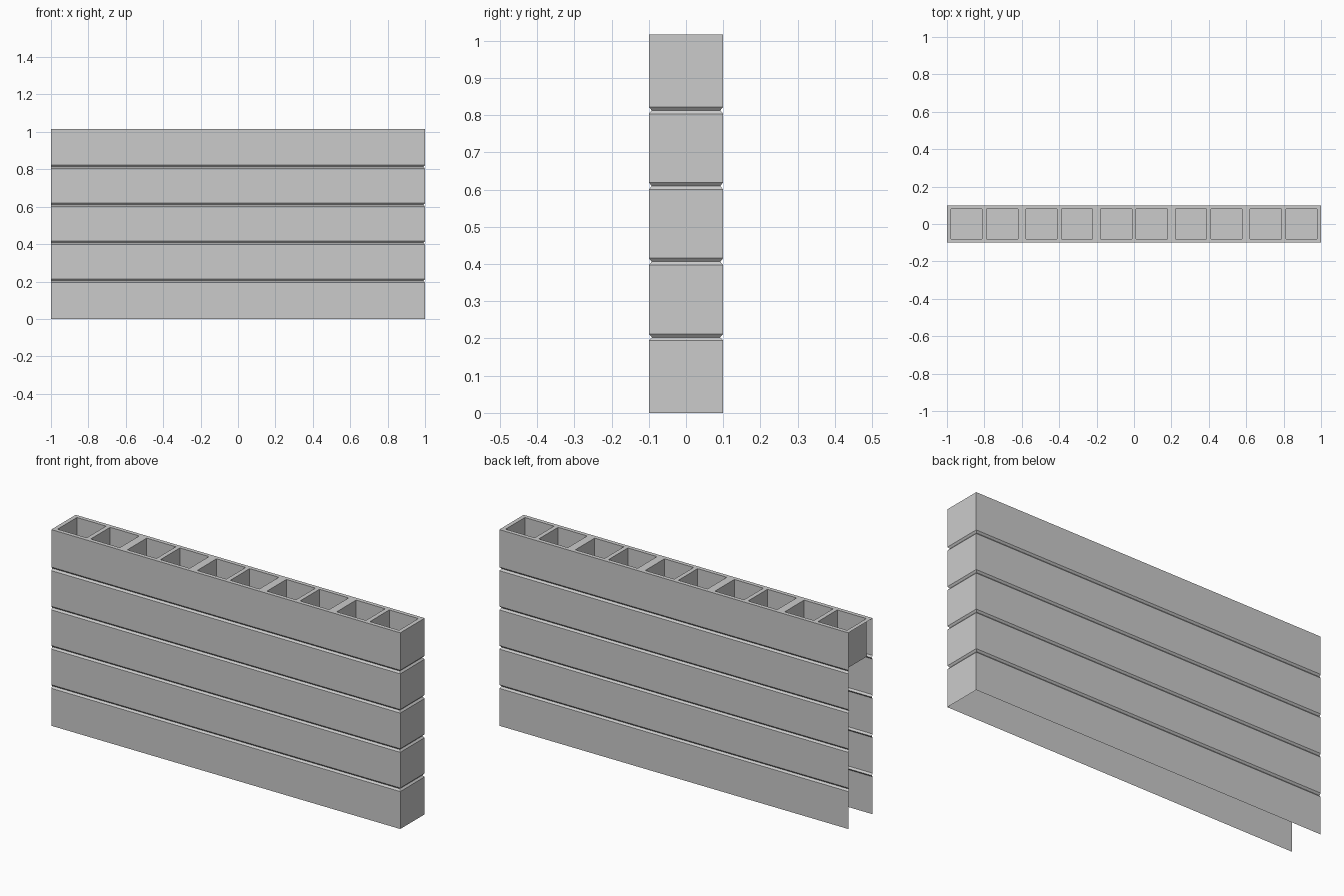
import bpy, bmesh

if "Cube" in bpy.data.objects:
    bpy.data.objects.remove(bpy.data.objects["Cube"])

ROWS, COLS = 5, 5
H = 1.016                  # total height
ROW = H / ROWS
HX, HY = 1.0, 0.1          # half length, half thickness
GROOVE_H, GROOVE_D = 0.0093, 0.008
POCKET_DEPTH = 0.198


def make_object(name, bm):
    mesh = bpy.data.meshes.new(name)
    bm.to_mesh(mesh)
    bm.free()
    obj = bpy.data.objects.new(name, mesh)
    bpy.context.collection.objects.link(obj)
    return obj


# Outer wall sheet: front, right end and back, with V grooves between rows
# (left end and underside are open)
profile = [(0, 0)]
for i in range(1, ROWS):
    z = i * ROW
    profile += [(0, z - GROOVE_H), (GROOVE_D, z), (0, z + GROOVE_H)]
profile.append((0, H))

bm = bmesh.new()
rings = []
for d, z in profile:
    path = [(-HX, -HY + d), (HX - d, -HY + d), (HX - d, HY - d), (-HX, HY - d)]
    rings.append([bm.verts.new((x, y, z)) for x, y in path])
for low, high in zip(rings, rings[1:]):
    for k in range(3):
        bm.faces.new((low[k], low[k + 1], high[k + 1], high[k]))
make_object("wall_shell", bm)

# Top course: flat rim with two square pockets per block
xs, pocket_cols = [-HX], []
for c in range(COLS):
    x0 = -HX + c * 0.4
    for a, b in ((0.0215, 0.1885), (0.2115, 0.3785)):
        pocket_cols.append(len(xs))
        xs += [x0 + a, x0 + b]
xs.append(HX)
ys = [-HY, -0.079, 0.079, HY]

bm = bmesh.new()
grid = [[bm.verts.new((x, y, H)) for y in ys] for x in xs]
for i in range(len(xs) - 1):
    for j in range(3):
        quad = [grid[i][j], grid[i + 1][j], grid[i + 1][j + 1], grid[i][j + 1]]
        if j == 1 and i in pocket_cols:
            # Pocket walls and floor
            floor = [bm.verts.new((v.co.x, v.co.y, H - POCKET_DEPTH)) for v in quad]
            bm.faces.new(floor)
            for k in range(4):
                n = (k + 1) % 4
                bm.faces.new((quad[k], quad[n], floor[n], floor[k]))
        else:
            bm.faces.new(quad)
make_object("top_pockets", bm)
